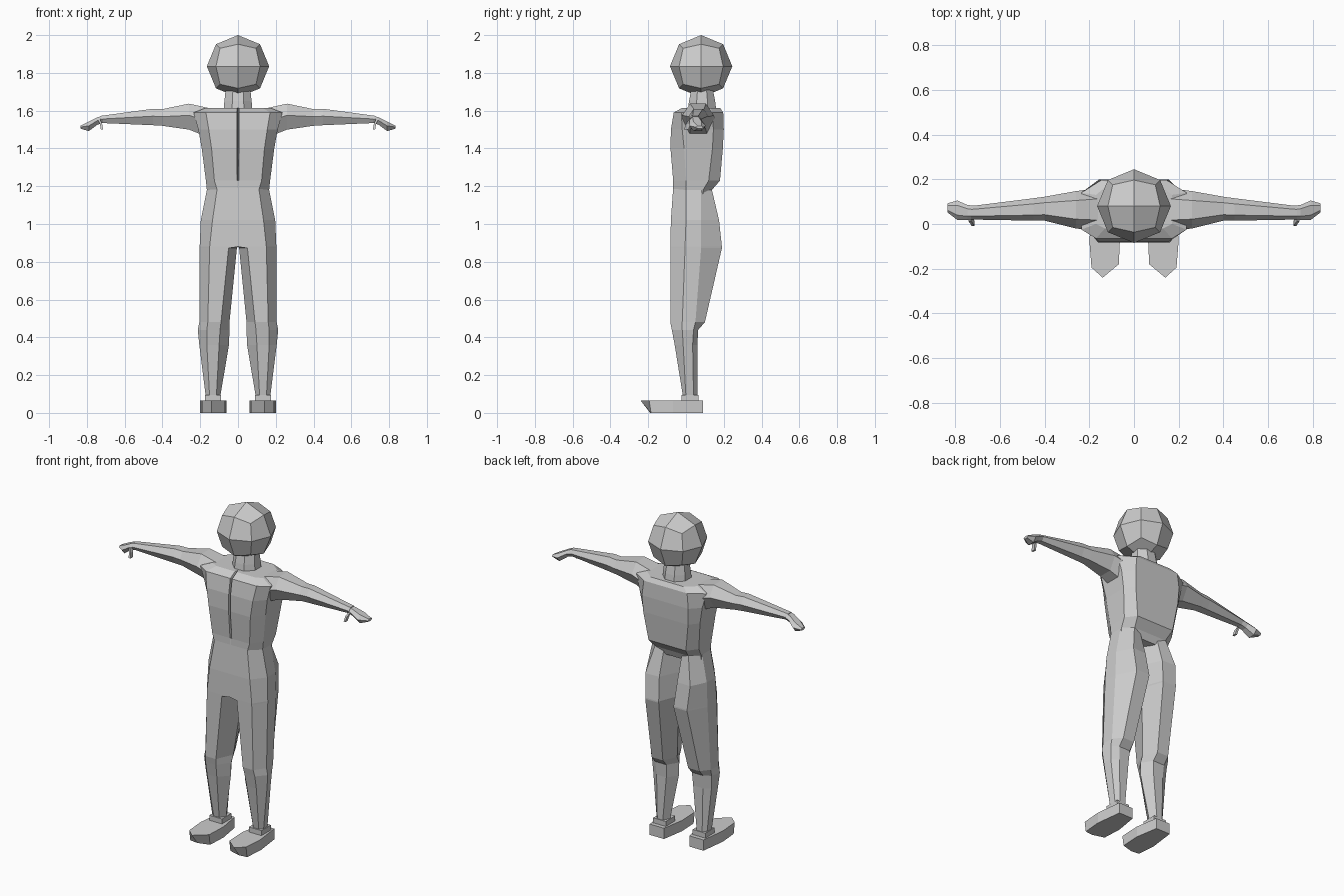
import bpy, bmesh, math
from mathutils import Vector


def finish(name, bm, mirror=False):
    bmesh.ops.recalc_face_normals(bm, faces=bm.faces)
    me = bpy.data.meshes.new(name)
    bm.to_mesh(me)
    bm.free()
    ob = bpy.data.objects.new(name, me)
    bpy.context.collection.objects.link(ob)
    if mirror:
        m = ob.modifiers.new("Mirror", 'MIRROR')
        m.use_mirror_merge = False
    return ob


def loft(name, rings, mirror=False):
    """Skin a list of equally sized closed rings and cap both ends."""
    bm = bmesh.new()
    vs = [[bm.verts.new(p) for p in r] for r in rings]
    n = len(vs[0])
    for a, b in zip(vs, vs[1:]):
        for i in range(n):
            j = (i + 1) % n
            bm.faces.new((a[i], a[j], b[j], b[i]))
    bm.faces.new(vs[0])
    bm.faces.new(vs[-1])
    return finish(name, bm, mirror)


# head: once-divided cube pushed out to a sphere
bm = bmesh.new()
bmesh.ops.create_cube(bm, size=2)
bmesh.ops.subdivide_edges(bm, edges=bm.edges[:], cuts=1, use_grid_fill=True)
for v in bm.verts:
    v.co = Vector((0, 0.08, 1.835)) + v.co.normalized() * 0.165
finish("head", bm)

# neck
loft("neck", [[(rx * math.cos(math.pi * (i + .5) / 4), yc + ry * math.sin(math.pi * (i + .5) / 4), z)
               for i in range(8)]
              for z, yc, rx, ry in ((1.58, .085, .085, .085), (1.65, .085, .078, .075), (1.72, .085, .07, .06))])


# torso: z, front x, front y, side x, side front y, side back y, back x, back y, centre groove depth
def torso_ring(z, fx, fy, sx, sf, sb, bx, by, g):
    half = [(.006, fy), (fx, fy), (sx, sf), (sx, sb), (bx, by)]
    pts = [(0, fy + g)] + half + [(-x, y) for x, y in reversed(half)]
    return [(x, y, z) for x, y in pts]


loft("torso", [torso_ring(*r) for r in (
    (1.14, .11, -.07, .165, .0, .09, .11, .12, 0),
    (1.18, .11, -.068, .165, .0, .09, .11, .137, 0),
    (1.23, .125, -.068, .17, .0, .12, .125, .18, .003),
    (1.40, .14, -.082, .192, -.01, .14, .15, .195, .04),
    (1.50, .155, -.08, .21, -.02, .145, .155, .2, .04),
    (1.59, .17, -.065, .235, -.025, .14, .145, .197, .04),
    (1.615, .13, -.02, .17, .0, .13, .11, .18, .02))])

# legs with hips: front inner, front outer, side front, side back, back outer, back inner, inner
legs = (
    (1.19, (0, -.068), (.11, -.068), (.163, 0), (.163, .08), (.11, .135), (.06, .12), (0, .03)),
    (1.02, (0, -.08), (.135, -.08), (.197, 0), (.195, .08), (.15, .175), (.06, .17), (0, .04)),
    (.88, (0, -.083), (.15, -.083), (.203, -.005), (.2, .08), (.14, .19), (.05, .19), (0, .06)),
    (.872, (.05, -.083), (.15, -.083), (.203, -.005), (.2, .08), (.14, .19), (.05, .19), (.006, .06)),
    (.48, (.09, -.083), (.16, -.083), (.205, -.02), (.2, .05), (.16, .1), (.085, .1), (.045, .02)),
    (.44, (.095, -.075), (.165, -.075), (.213, -.02), (.2, .04), (.16, .065), (.085, .065), (.045, .0)),
    (.36, (.1, -.06), (.165, -.06), (.205, -.015), (.195, .035), (.155, .06), (.09, .06), (.048, .0)),
    (.08, (.115, -.015), (.15, -.015), (.17, .0), (.168, .04), (.15, .06), (.115, .06), (.095, .02)))
loft("leg", [[(x, y, r[0]) for x, y in r[1:]] for r in legs], True)

# ankle cuff
loft("ankle", [[(x, y, z) for x, y in ((.09, -.025), (.175, -.025), (.175, .065), (.09, .065))]
               for z in (.05, .095)], True)

# feet: pointed outline, sole set back at the toe
outline = [(.068, -.18), (.14, -.24), (.19, -.195), (.2, -.07), (.18, .09), (.085, .09), (.062, -.05)]
loft("foot", [[(x, y, .065) for x, y in outline],
              [(x, max(y, -.2) + (.01 if y < -.1 else 0), 0) for x, y in outline]], True)


# arms: x, y range, z range, hexagonal section
def arm_ring(x, y0, y1, z0, z1):
    yc, q = (y0 + y1) / 2, (y1 - y0) / 4
    zm = z0 + (z1 - z0) * .55
    return [(x, y0, zm), (x, yc - q, z0), (x, yc + q, z0), (x, y1, zm), (x, yc + q, z1), (x, yc - q, z1)]


loft("arm", [arm_ring(*r) for r in (
    (.16, -.03, .16, 1.46, 1.615), (.26, -.02, .147, 1.5, 1.637), (.40, .015, .122, 1.52, 1.608),
    (.45, .015, .115, 1.523, 1.61), (.73, .02, .08, 1.535, 1.572))], True)

# hands and thumbs
loft("hand", [arm_ring(*r) for r in (
    (.715, .02, .082, 1.535, 1.572), (.745, .018, .085, 1.525, 1.565),
    (.79, .018, .105, 1.492, 1.542), (.835, .052, .092, 1.505, 1.52))], True)
loft("thumb", [[(x + dx, y + dy, z) for dx, dy in ((-.006, -.012), (.006, -.012), (.006, .012), (-.006, .012))]
               for x, y, z in ((.735, .025, 1.55), (.725, .012, 1.53), (.72, .002, 1.5))], True)
